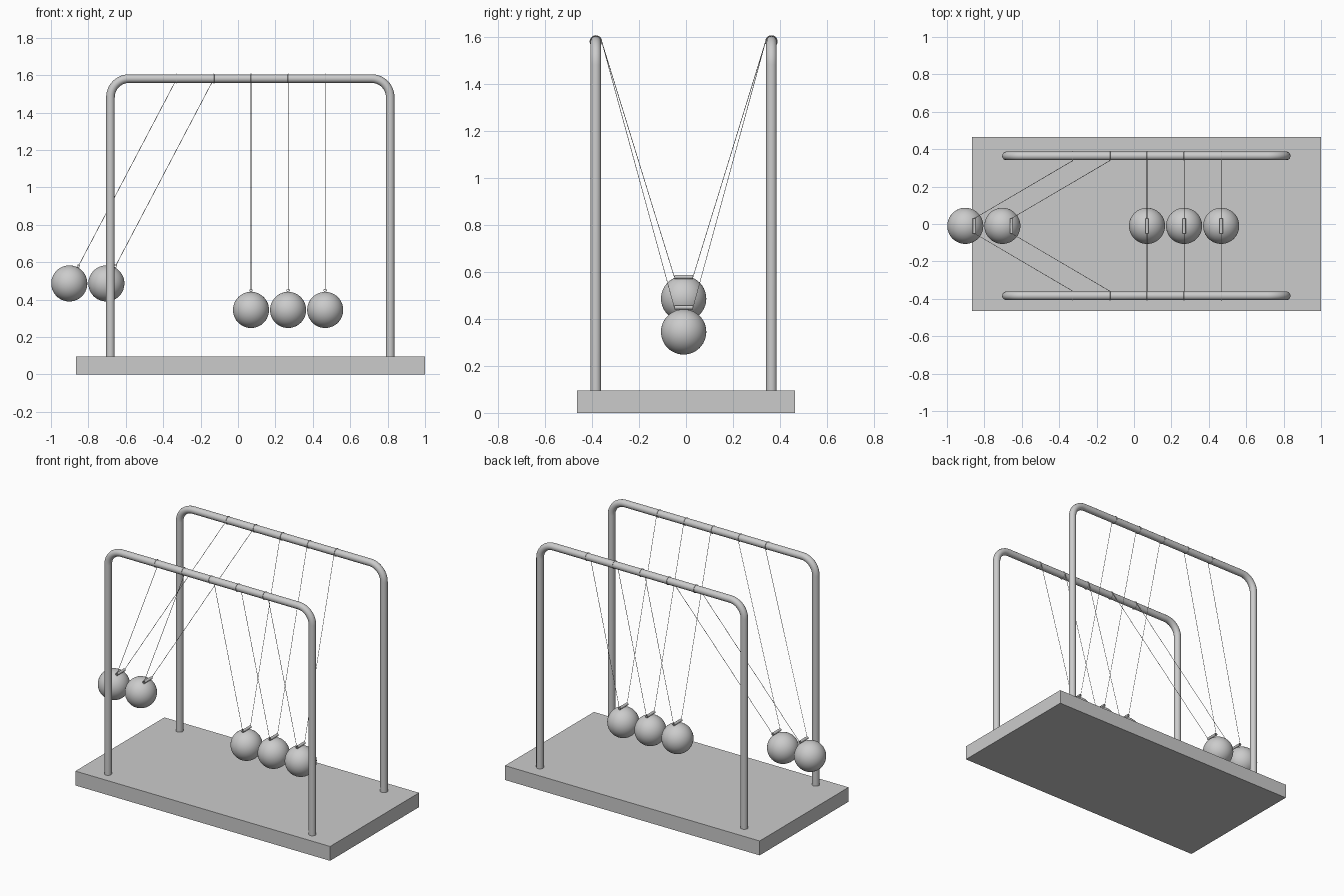
import bpy, bmesh, math
from mathutils import Vector, Matrix

cube = bpy.data.objects.get("Cube")
if cube:
    bpy.data.objects.remove(cube, do_unlink=True)

GREY = (0.6, 0.6, 0.6)
metal = bpy.data.materials.new("grey_metal")
metal.use_nodes = True
metal.diffuse_color = (*GREY, 1)
metal.node_tree.nodes["Principled BSDF"].inputs["Base Color"].default_value = (*GREY, 1)

MID_Y = -0.01          # middle line between the two frames
RAIL_Y = 0.374         # distance of each rail from that line
RAIL_Z, ROD_R = 1.582, 0.023
LEFT_X, RIGHT_X = 0.814, -0.682
BEND = 0.1
BASE_TOP = 0.095
BALL_R, DROP = 0.0965, 1.237
SWING = math.radians(27.7)


def finish(obj, smooth=True):
    obj.data.materials.append(metal)
    if smooth:
        bpy.ops.object.select_all(action="DESELECT")
        obj.select_set(True)
        bpy.context.view_layer.objects.active = obj
        bpy.ops.object.shade_smooth_by_angle(angle=math.radians(40))
    return obj


def from_bmesh(name, bm, smooth=True):
    bmesh.ops.recalc_face_normals(bm, faces=bm.faces[:])
    mesh = bpy.data.meshes.new(name)
    bm.to_mesh(mesh)
    bm.free()
    obj = bpy.data.objects.new(name, mesh)
    bpy.context.collection.objects.link(obj)
    return finish(obj, smooth)


def sweep(name, points, radius, sides):
    """Round rod along a path, turned into a mesh."""
    curve = bpy.data.curves.new(name, "CURVE")
    curve.dimensions = "3D"
    curve.bevel_depth = radius
    curve.bevel_resolution = sides // 4 - 1 if sides > 4 else 0
    curve.use_fill_caps = True
    spline = curve.splines.new("POLY")
    spline.points.add(len(points) - 1)
    for p, co in zip(spline.points, points):
        p.co = (*co, 1)
    obj = bpy.data.objects.new(name, curve)
    bpy.context.collection.objects.link(obj)
    bpy.ops.object.select_all(action="DESELECT")
    obj.select_set(True)
    bpy.context.view_layer.objects.active = obj
    bpy.ops.object.convert(target="MESH")
    return finish(bpy.context.object)


def lathe(name, section, centre, steps):
    """Spin a closed (radius, y) section around the y axis."""
    bm = bmesh.new()
    rings = []
    for i in range(steps):
        turn = Matrix.Rotation(math.tau * i / steps, 3, "Y")
        rings.append([bm.verts.new(turn @ Vector((r, y, 0)) + centre) for r, y in section])
    n = len(section)
    for i in range(steps):
        a, b = rings[i], rings[(i + 1) % steps]
        for j in range(n):
            k = (j + 1) % n
            bm.faces.new((a[j], a[k], b[k], b[j]))
    return from_bmesh(name, bm)


# Base plate
bm = bmesh.new()
bmesh.ops.create_cube(bm, size=1)
bmesh.ops.scale(bm, vec=(1.865, 0.93, BASE_TOP), verts=bm.verts)
bmesh.ops.translate(bm, vec=(0.0675, 0, BASE_TOP / 2), verts=bm.verts)
from_bmesh("base_plate", bm, smooth=False)

# Two bent-rod frames
for side, sign in (("front", -1), ("back", 1)):
    y = MID_Y + sign * RAIL_Y
    path = [(RIGHT_X, y, BASE_TOP - 0.01)]
    for cx, start in ((RIGHT_X + BEND, 180), (LEFT_X - BEND, 90)):
        for i in range(13):
            a = math.radians(start - 90 * i / 12)
            path.append((cx + BEND * math.cos(a), y, RAIL_Z - BEND + BEND * math.sin(a)))
    path.append((LEFT_X, y, BASE_TOP - 0.01))
    sweep(side + "_frame", path, ROD_R, 24)

# Five pendulums: the two on the right are swung out
for i in range(5):
    label = str(i + 1)
    pivot = Vector((-0.327 + 0.1983 * i, MID_Y, RAIL_Z))
    angle = SWING if i < 2 else 0
    down = Vector((-math.sin(angle), 0, -math.cos(angle)))
    centre = pivot + down * DROP
    eye = centre - down * (BALL_R + 0.008)

    bm = bmesh.new()
    bmesh.ops.create_uvsphere(bm, u_segments=48, v_segments=24, radius=BALL_R)
    bmesh.ops.rotate(bm, verts=bm.verts, matrix=Matrix.Rotation(angle, 3, "Y"))
    bmesh.ops.translate(bm, vec=centre, verts=bm.verts)
    from_bmesh("ball_" + label, bm)

    # Hollow sleeve that carries the string
    lathe("sleeve_" + label, [(0.009, -0.04), (0.009, 0.04), (0.006, 0.04), (0.006, -0.04)],
          eye, 16)

    # String through the sleeve, up to both rails
    top = [pivot + Vector((0, s * (RAIL_Y - ROD_R - 0.002), 0)) for s in (-1, 1)]
    low = [eye + Vector((0, s * 0.04, 0)) for s in (-1, 1)]
    sweep("string_" + label, [top[0], low[0], low[1], top[1]], 0.0015, 8)

    # String loops around the rails
    for side, s in (("front", -1), ("back", 1)):
        loop = bmesh.new()
        rings = []
        for u in range(24):
            a = math.tau * u / 24
            out = Vector((0, math.cos(a), math.sin(a)))
            mid = Vector((pivot.x, MID_Y + s * RAIL_Y, RAIL_Z)) + out * (ROD_R + 0.0015)
            rings.append([loop.verts.new(mid + 0.002 * (out * math.cos(b) + Vector((math.sin(b), 0, 0))))
                          for b in (math.tau * v / 8 for v in range(8))])
        for u in range(24):
            p, q = rings[u], rings[(u + 1) % 24]
            for v in range(8):
                w = (v + 1) % 8
                loop.faces.new((p[v], p[w], q[w], q[v]))
        from_bmesh(side + "_loop_" + label, loop)
